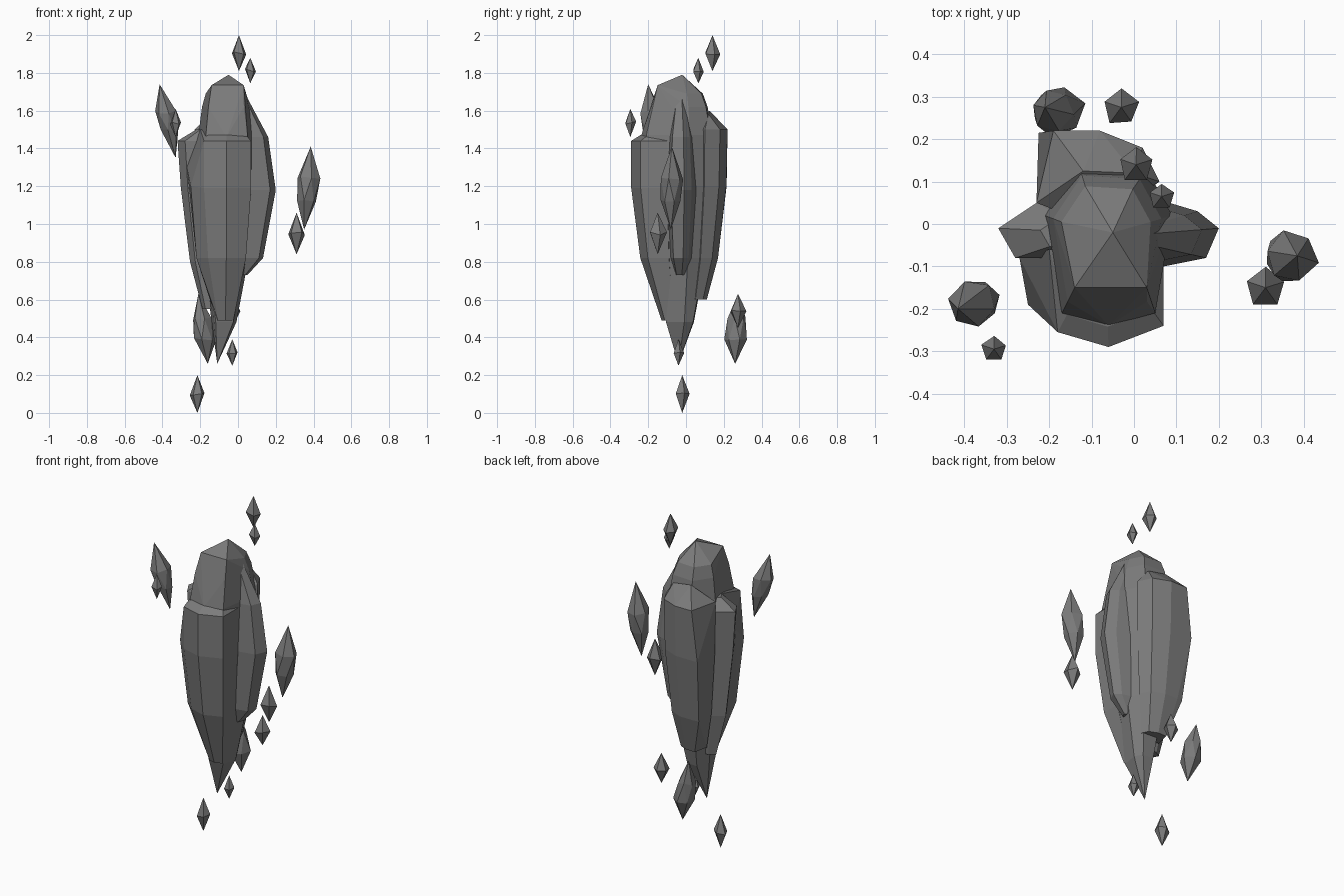
import bpy
import bmesh
import math
import random
from mathutils import Vector

random.seed(4)
default_cube = bpy.data.objects.get("Cube")
if default_cube:
    bpy.data.objects.remove(default_cube)

# Single stone colour
stone = bpy.data.materials.new("grey stone")
stone.use_nodes = True
stone_color = (0.2, 0.2, 0.2, 1)
stone.diffuse_color = stone_color
stone.node_tree.nodes["Principled BSDF"].inputs["Base Color"].default_value = stone_color


def faceted_hull(name, points):
    """Wrap points in a flat-shaded convex stone."""
    bm = bmesh.new()
    for point in points:
        bm.verts.new(point)
    result = bmesh.ops.convex_hull(bm, input=bm.verts[:])
    unused = {item for item in result["geom_interior"] + result["geom_unused"]
              if isinstance(item, bmesh.types.BMVert)}
    bmesh.ops.delete(bm, geom=list(unused), context="VERTS")
    bmesh.ops.dissolve_limit(bm, angle_limit=math.radians(2),
                             verts=bm.verts[:], edges=bm.edges[:])
    bmesh.ops.recalc_face_normals(bm, faces=bm.faces[:])
    mesh = bpy.data.meshes.new(name)
    bm.to_mesh(mesh)
    bm.free()
    mesh.materials.append(stone)
    stone_object = bpy.data.objects.new(name, mesh)
    bpy.context.collection.objects.link(stone_object)


def slab(name, anchor, outline, levels, tips=()):
    """Scale a plan outline about its anchor at each (height, scale) level."""
    anchor = Vector(anchor)
    points = list(tips)
    for height, scale in levels:
        for corner in outline:
            flat = anchor.lerp(Vector(corner), scale)
            points.append((flat.x, flat.y, height))
    faceted_hull(name, points)


def shard(name, bottom, top, radius, rings, sides=5, turn=0.3):
    """Pointed crystal; rings are (fraction of length, radius scale)."""
    bottom, top = Vector(bottom), Vector(top)
    points = [bottom, top]
    for index, (fraction, scale) in enumerate(rings):
        center = bottom.lerp(top, fraction)
        for side in range(sides):
            angle = math.tau * (side + index / 2) / sides + turn
            reach = radius * scale * random.uniform(0.92, 1.08)
            points.append(center + Vector((math.cos(angle) * reach,
                                           math.sin(angle) * reach,
                                           random.uniform(-0.01, 0.01))))
    faceted_hull(name, points)


# Main body: a pointed core with overlapping slabs on every side
slab("core_rock", (-0.08, -0.03),
     [(-0.17, -0.21), (0.05, -0.21), (0.09, 0.02), (0.03, 0.13), (-0.13, 0.14), (-0.21, 0.02)],
     [(1.69, 0.7), (1.62, 0.85), (1.47, 1), (1.2, 1), (0.82, 0.8), (0.48, 0.42)],
     tips=[(-0.05, -0.02, 1.79), (-0.11, -0.04, 0.26),
           (-0.14, -0.15, 1.735), (0.03, -0.15, 1.735), (-0.06, -0.24, 1.46)])

slab("front_slab", (-0.07, -0.05),
     [(-0.18, -0.255), (-0.06, -0.29), (0.07, -0.24), (0.07, -0.1), (-0.2, -0.06)],
     [(1.47, 0.8), (1.44, 1), (1.19, 1), (0.82, 0.8), (0.49, 0.33)],
     tips=[(-0.25, -0.19, 1.2), (-0.27, -0.08, 1.3), (-0.22, -0.16, 0.82),
           (-0.2, -0.06, 1.5)])

slab("left_slab", (-0.05, -0.03),
     [(0.2, -0.01), (0.17, -0.08), (0.07, -0.1), (0.15, 0.03), (0.05, 0.06), (-0.05, 0)],
     [(1.69, 0.35), (1.46, 0.84), (1.18, 1), (0.82, 0.73), (0.73, 0.4)])

slab("right_slab", (-0.1, -0.02),
     [(-0.32, -0.01), (-0.23, 0.05), (-0.1, 0.05), (-0.19, -0.08), (-0.28, -0.08)],
     [(1.5, 0.55), (1.44, 1), (1.19, 0.92), (0.8, 0.7), (0.55, 0.4)])

slab("back_slab", (-0.08, 0),
     [(-0.19, 0.22), (-0.08, 0.22), (0.02, 0.18), (0.06, 0.1), (-0.1, 0), (-0.23, 0.05)],
     [(1.5, 1), (1.2, 0.97), (0.82, 0.77), (0.6, 0.5)],
     tips=[(-0.225, 0.215, 1.2), (-0.2, 0.165, 0.82),
           (-0.12, 0.125, 1.6), (0, 0.12, 1.58)])

# Small floating shards: name, base point, height, radius
small_shards = [
    ("top_shard", (0.005, 0.14, 1.81), 0.19, 0.042),
    ("upper_shard", (0.065, 0.065, 1.745), 0.135, 0.031),
    ("right_small_shard", (-0.33, -0.295, 1.46), 0.15, 0.03),
    ("left_small_shard", (0.31, -0.15, 0.84), 0.22, 0.046),
    ("back_small_shard", (-0.03, 0.275, 0.45), 0.18, 0.044),
    ("lower_small_shard", (-0.03, -0.04, 0.25), 0.14, 0.03),
    ("bottom_shard", (-0.215, -0.02, 0), 0.2, 0.04),
]
for name, base, height, radius in small_shards:
    shard(name, base, Vector(base) + Vector((0, 0, height)), radius, [(0.5, 1)])

# Large tilted shards with two rings of facets
double_ring = [(0.36, 0.85), (0.62, 1)]
shard("right_large_shard", (-0.33, -0.17, 1.35), (-0.415, -0.2, 1.74), 0.056,
      double_ring, sides=6)
shard("left_large_shard", (0.35, -0.08, 0.97), (0.385, -0.075, 1.41), 0.063,
      double_ring, sides=6)
shard("back_large_shard", (-0.16, 0.26, 0.26), (-0.21, 0.275, 0.63), 0.061,
      [(0.35, 1), (0.65, 0.8)], sides=6)
